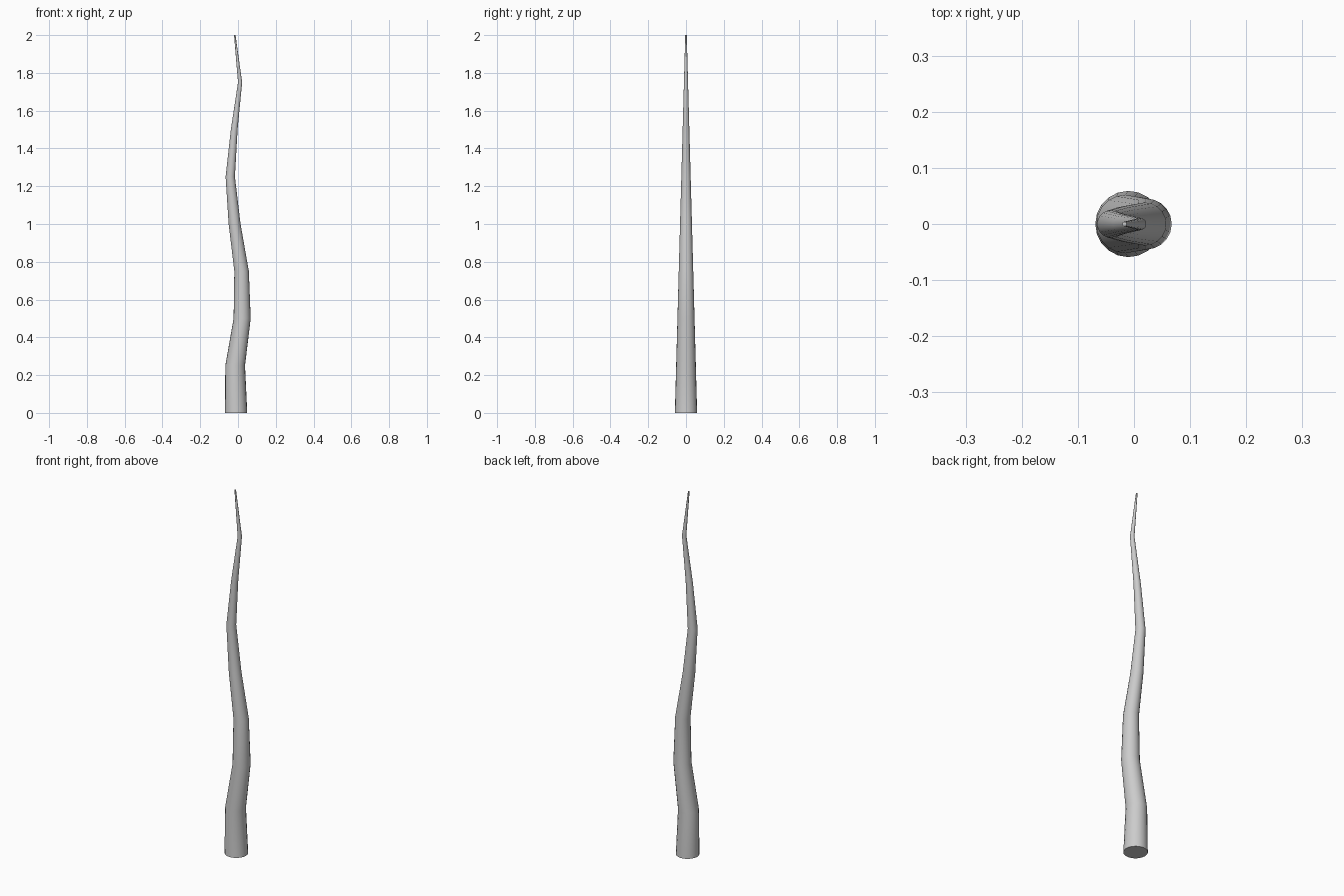
import bpy, bmesh, math

if "Cube" in bpy.data.objects:
    bpy.data.objects.remove(bpy.data.objects["Cube"])

SIDES = 20
STEP = 0.25
R_BASE, R_TIP = 0.059, 0.004
# sideways drift of each evenly spaced ring
drift = [-0.010, -0.015, 0.022, 0.019, -0.018, -0.041, -0.020, 0.011, -0.017]

# wavy tapering stalk: stacked rings bridged together
bm = bmesh.new()
rings = []
for i, cx in enumerate(drift):
    r = R_BASE + (R_TIP - R_BASE) * i / (len(drift) - 1)
    rings.append([bm.verts.new((cx + r * math.cos(2 * math.pi * k / SIDES),
                                r * math.sin(2 * math.pi * k / SIDES),
                                i * STEP)) for k in range(SIDES)])
for low, high in zip(rings, rings[1:]):
    for k in range(SIDES):
        n = (k + 1) % SIDES
        bm.faces.new((low[k], low[n], high[n], high[k]))

# flat end caps
bm.faces.new(rings[0][::-1])
bm.faces.new(rings[-1])

mesh = bpy.data.meshes.new("wavy_stalk")
bm.to_mesh(mesh)
bm.free()
stalk = bpy.data.objects.new("wavy_stalk", mesh)
bpy.context.collection.objects.link(stalk)

# smooth sides, crisp caps
bpy.context.view_layer.objects.active = stalk
stalk.select_set(True)
bpy.ops.object.shade_smooth_by_angle(angle=math.radians(30))
